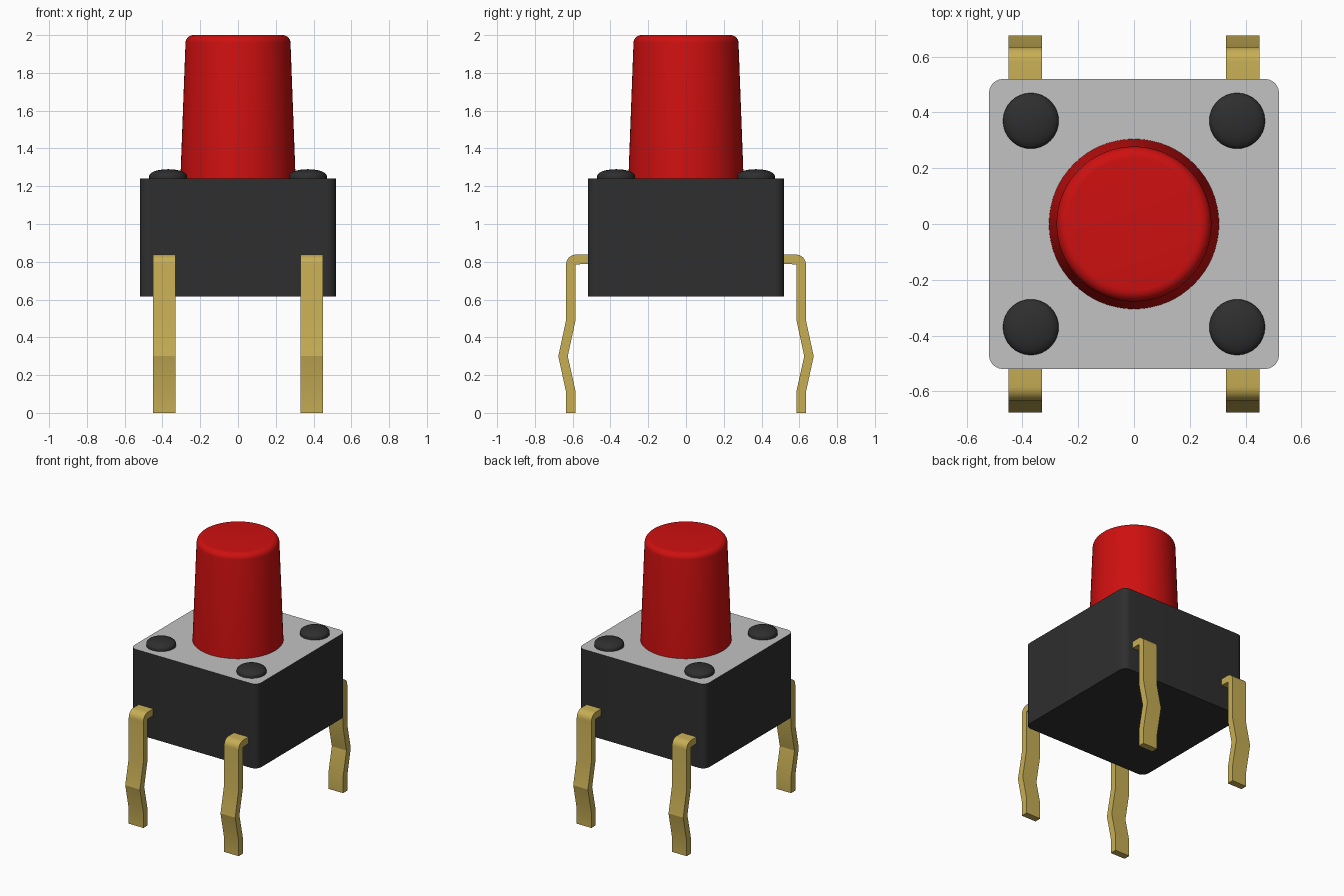
import bpy, bmesh, math
from mathutils import Matrix, Vector

cube = bpy.data.objects.get("Cube")
if cube:
    bpy.data.objects.remove(cube, do_unlink=True)


def material(name, rgb):
    m = bpy.data.materials.new(name)
    m.use_nodes = True
    color = (*rgb, 1)
    m.diffuse_color = color
    m.node_tree.nodes["Principled BSDF"].inputs["Base Color"].default_value = color
    return m


red = material("button red", (0.62, 0.005, 0.005))
black = material("housing black", (0.028, 0.028, 0.028))
grey = material("cover grey", (0.54, 0.54, 0.54))
gold = material("pin gold", (0.57, 0.42, 0.09))


def finish(bm, name, mats, angle=35):
    bmesh.ops.recalc_face_normals(bm, faces=bm.faces)
    mesh = bpy.data.meshes.new(name)
    bm.to_mesh(mesh)
    bm.free()
    for m in mats:
        mesh.materials.append(m)
    obj = bpy.data.objects.new(name, mesh)
    bpy.context.collection.objects.link(obj)
    bpy.ops.object.select_all(action="DESELECT")
    obj.select_set(True)
    bpy.context.view_layer.objects.active = obj
    bpy.ops.object.shade_smooth_by_angle(angle=math.radians(angle))
    return obj


def extrude(points, offset):
    """Closed outline swept along offset."""
    bm = bmesh.new()
    face = bm.faces.new([bm.verts.new(p) for p in points])
    new = bmesh.ops.extrude_face_region(bm, geom=[face])["geom"]
    bmesh.ops.translate(bm, vec=offset, verts=[v for v in new if isinstance(v, bmesh.types.BMVert)])
    return bm


def lathe(profile, center, steps):
    """Turned solid: profile of (radius, height), closed on the axis."""
    bm = bmesh.new()
    verts = [bm.verts.new((r, 0, z)) for r, z in profile]
    edges = [bm.edges.new(pair) for pair in zip(verts, verts[1:])]
    bmesh.ops.spin(bm, geom=verts + edges, axis=(0, 0, 1), cent=(0, 0, 0),
                   angle=math.tau, steps=steps, use_duplicate=False)
    bmesh.ops.remove_doubles(bm, verts=bm.verts, dist=0.0005)
    bmesh.ops.translate(bm, vec=center, verts=bm.verts)
    return bm


def arc(cx, cy, r, start, end, n):
    angles = [math.radians(start + (end - start) * i / n) for i in range(n + 1)]
    return [(cx + r * math.cos(a), cy + r * math.sin(a)) for a in angles]


# Housing with rounded corners and a grey top face
HALF, ROUND, BASE, TOP = 0.52, 0.05, 0.615, 1.24
outline = []
for i, (sx, sy) in enumerate(((1, 1), (-1, 1), (-1, -1), (1, -1))):
    c = HALF - ROUND
    outline += arc(sx * c, sy * c, ROUND, 90 * i, 90 * i + 90, 6)
bm = extrude([(x, y, BASE) for x, y in outline], (0, 0, TOP - BASE))
for f in bm.faces:
    f.material_index = int(f.calc_center_median().z > TOP - 0.001)
finish(bm, "housing", [black, grey])

# Tapered push button with a rounded rim
rim = arc(0.236, 1.958, 0.042, 2, 90, 7)
finish(lathe([(0, TOP), (0.305, TOP)] + rim + [(0, 2)], (0, 0, 0), 64), "button", [red])

# Four low domed rivets
dome = [(0.1 * math.cos(t), 0.015 + 0.035 * math.sin(t))
        for t in (math.pi / 2 * i / 7 for i in range(7))]
for sx, side in ((-1, "right"), (1, "left")):
    for sy, end in ((-1, "front"), (1, "back")):
        finish(lathe([(0, 0), (0.1, 0)] + dome + [(0, 0.05)],
                     (0.37 * sx, 0.37 * sy, TOP), 32), f"rivet_{end}_{side}", [black])

# Four bent, kinked pins
outer = arc(0.583, 0.786, 0.052, 90, 0, 6) + [(0.635, 0.49), (0.676, 0.3), (0.635, 0.11), (0.635, 0)]
inner = [(0.586, 0), (0.586, 0.12), (0.626, 0.3), (0.586, 0.485), (0.586, 0.786), (0.48, 0.79)]
pin = [(0.48, 0.838)] + outer + inner
for sx, side in ((-1, "right"), (1, "left")):
    for sy, end in ((-1, "front"), (1, "back")):
        points = [(0.33 * sx, y * sy, z) for y, z in pin]
        finish(extrude(points, (0.12 * sx, 0, 0)), f"pin_{end}_{side}", [gold], 20)
